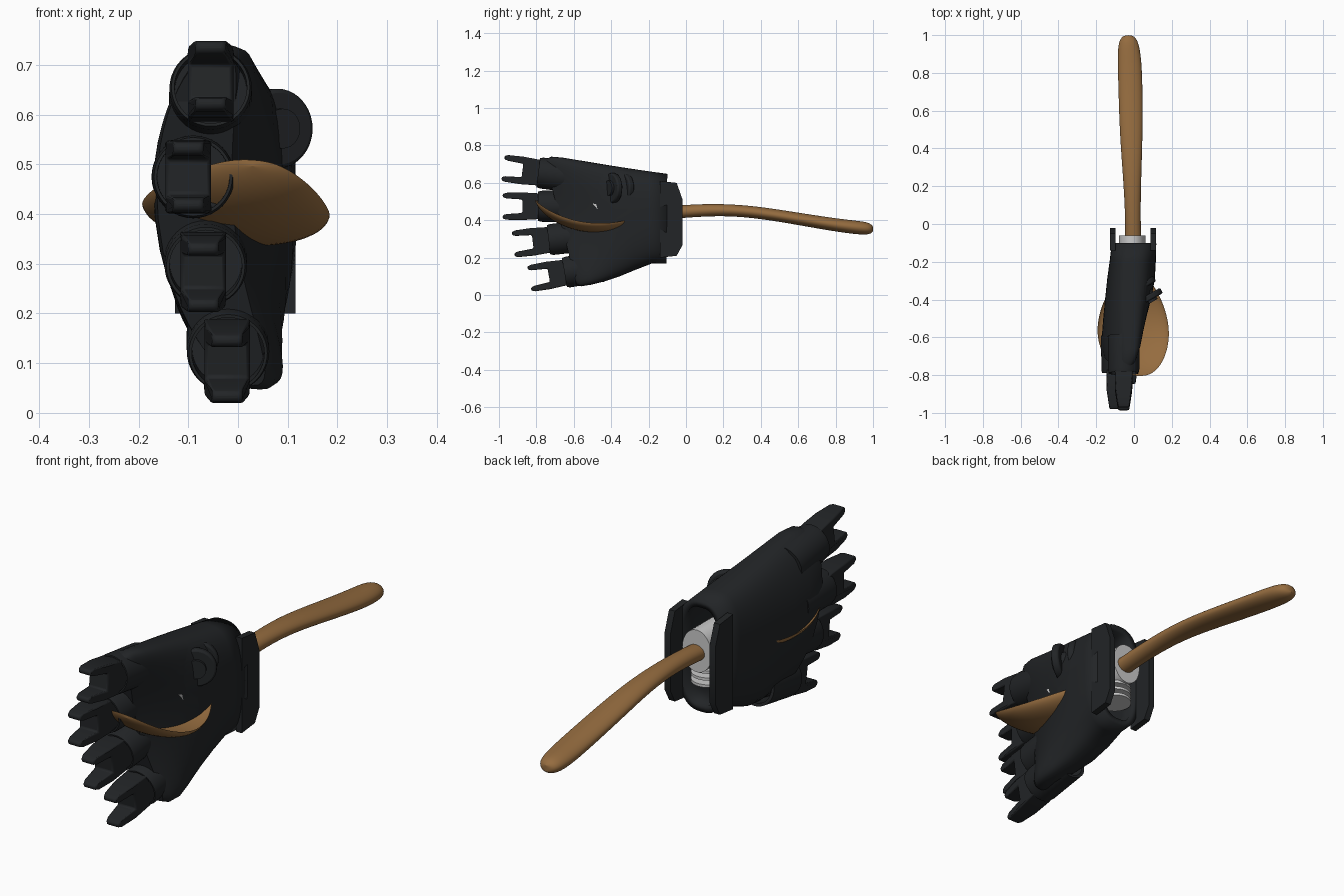
import bpy, bmesh, math
from mathutils import Vector, Matrix

if "Cube" in bpy.data.objects:
    bpy.data.objects.remove(bpy.data.objects["Cube"])


def material(name, col):
    m = bpy.data.materials.new(name)
    m.diffuse_color = (*col, 1)
    m.use_nodes = True
    m.node_tree.nodes["Principled BSDF"].inputs["Base Color"].default_value = m.diffuse_color
    return m


BLACK = material("black_plastic", (0.016, 0.018, 0.02))
WOOD = material("wood", (0.30, 0.15, 0.05))


def finish(name, bm, mat=None, angle=40):
    bmesh.ops.recalc_face_normals(bm, faces=bm.faces)
    me = bpy.data.meshes.new(name)
    bm.to_mesh(me)
    bm.free()
    ob = bpy.data.objects.new(name, me)
    bpy.context.collection.objects.link(ob)
    if mat:
        me.materials.append(mat)
    bpy.ops.object.select_all(action='DESELECT')
    ob.select_set(True)
    bpy.context.view_layer.objects.active = ob
    bpy.ops.object.shade_smooth_by_angle(angle=math.radians(angle))
    return ob


def loft(name, rings, caps=(True, True), mat=None, angle=40, loop=False):
    """Skin rings of points; caps are strips between mirrored points."""
    bm = bmesh.new()
    vs = [[bm.verts.new(p) for p in r] for r in rings]
    n = len(vs[0])
    pairs = list(zip(vs, vs[1:])) + ([(vs[-1], vs[0])] if loop else [])
    for a, b in pairs:
        for i in range(n):
            bm.faces.new((a[i], a[(i + 1) % n], b[(i + 1) % n], b[i]))
    for ring, cap in zip((vs[0], vs[-1]), caps):
        if cap:
            for i in range(n // 2):
                q = [ring[i], ring[i + 1], ring[n - i - 1], ring[(n - i) % n]]
                bm.faces.new(list(dict.fromkeys(q)))
    return finish(name, bm, mat, angle)


def angles(n):
    return [-math.pi / 2 + 2 * math.pi * i / n for i in range(n)]


def prism(name, pts, place, mat, bevel=0.0):
    """Outline (u, v, half width) thickened along the third axis."""
    bm = bmesh.new()
    sides = [[bm.verts.new(place(u, v, s * w)) for u, v, w in pts] for s in (-1, 1)]
    for s in sides:
        bm.faces.new(s)
    n = len(pts)
    for i in range(n):
        j = (i + 1) % n
        bm.faces.new((sides[0][i], sides[0][j], sides[1][j], sides[1][i]))
    ob = finish(name, bm, mat, 35)
    if bevel:
        b = ob.modifiers.new("bevel", 'BEVEL')
        b.width, b.segments = bevel, 2
    return ob


def cylinder(name, c, axis, r, depth, mat=None, scale=(1, 1, 1), seg=40):
    bm = bmesh.new()
    bmesh.ops.create_cone(bm, cap_ends=True, segments=seg, radius1=r, radius2=r, depth=depth)
    rot = Vector(axis).to_track_quat('Z', 'Y').to_matrix().to_4x4()
    bm.transform(Matrix.Translation(c) @ Matrix.Diagonal((*scale, 1)) @ rot)
    return finish(name, bm, mat)


def cut(ob, cutter):
    cutter.hide_render = True
    cutter.hide_viewport = True
    m = ob.modifiers.new("cut", 'BOOLEAN')
    m.object, m.operation, m.solver = cutter, 'DIFFERENCE', 'EXACT'


# Palm shell: y_top, z_top, y_bottom, z_bottom, half width, x shift, bend
PALM = [(-.10, .648, -.105, .168, .118, 0, 0),
        (-.20, .662, -.18, .170, .122, -.006, 0),
        (-.31, .678, -.27, .135, .126, -.016, .1),
        (-.43, .697, -.36, .098, .122, -.032, .3),
        (-.55, .717, -.44, .072, .112, -.052, .55),
        (-.66, .735, -.51, .055, .099, -.072, .75),
        (-.72, .740, -.56, .047, .086, -.084, .75),
        (-.755, .725, -.585, .055, .076, -.088, .7)]


def palm_ring(yt, zt, yb, zb, hx, xs, bend):
    pw = lambda v: math.copysign(abs(v) ** (2 / 2.7), v)
    out = []
    for a in angles(56):
        f = (pw(math.sin(a)) + 1) / 2
        z = zb + (zt - zb) * f
        out.append((xs + hx * pw(math.cos(a)) + bend * (z - .46) ** 2, yb + (yt - yb) * f, z))
    return out


palm = loft("palm_shell", [palm_ring(*s) for s in PALM], (False, True), BLACK)
sol = palm.modifiers.new("wall", 'SOLIDIFY')
sol.thickness, sol.offset = .03, -1
cut(palm, cylinder("thumb_opening_cutter", (.13, -.375, .555), (1, 0, 0), .1, .22,
                   scale=(1, .95, 1.25)))

# Knuckle sockets and forked finger hinges: x, y, z, tilt, fork x
FINGERS = [(-.055, -.79, .655, -.13, -.055), (-.09, -.79, .475, 0, -.1),
           (-.065, -.735, .295, .12, -.07), (-.02, -.65, .12, .17, -.022)]
half = [(.09, .05, .045), (0, .069, .05), (-.09, .074, .045), (-.17, .072, .036),
        (-.19, .066, .028), (-.19, .048, .028), (-.17, .042, .036), (-.085, .036, .045)]
outline = half + [(y, -z, w) for y, z, w in reversed(half)]
for k, (x, y, z, tilt, fx) in enumerate(FINGERS, 1):
    rot = Matrix.Rotation(tilt, 3, 'X')
    prof = [(.084, .2), (.083, .02), (.079, 0), (.073, 0), (.071, .2)]
    rings = [[Vector((x, y, z)) + rot @ Vector((r * math.cos(a), d, r * math.sin(a)))
              for a in angles(40)] for r, d in prof]
    loft(f"knuckle_socket_{k}", rings, (False, False), BLACK, loop=True)
    prism(f"finger_fork_{k}", outline,
          lambda u, v, w: Vector((fx, y, z)) + rot @ Vector((w, u, v)), BLACK, .007)
    cylinder(f"socket_floor_{k}", (x, y + .07, z - .07 * math.tan(-tilt)), (0, 1, 0), .074, .02, BLACK)

# Wrist hinge plates with pin holes
plate = [(-.14, .2), (-.05, .21), (-.02, .265), (-.02, .515), (-.05, .6), (-.14, .61)]
for side, px in (("left", -.113), ("right", .102)):
    p = prism(f"wrist_plate_{side}", [(u, v, .014) for u, v in plate],
              lambda u, v, w: (px + w, u, v), BLACK)
    for hz in (.31, .51):
        cut(p, cylinder("pin_hole_cutter", (px, -.068, hz), (1, 0, 0), .017, .1, seg=20))

# Thumb joint: two upright discs on an axle, facing forward
n = Vector((.5, -.87, 0))
c = Vector((.058, -.36, .572))
for s in (-1, 1):
    d = cylinder("thumb_lug", c + n * .036 * s, n, .08, .032, BLACK)
    b = d.modifiers.new("bevel", 'BEVEL')
    b.width, b.segments = .008, 2
cylinder("thumb_axle", c, n, .04, .13, BLACK)
cylinder("thumb_root", c - Vector((.08, .02, .01)), (1, .3, 0), .06, .1, BLACK)

# Grey mechanism inside the wrist and at the thumb opening
cylinder("wrist_core", (-.01, -.16, .45), (0, 1, 0), .07, .2, scale=(1, 1, 1.3))
for fz in (.30, .33, .36):
    cylinder("wrist_fin", (-.01, -.14, fz), (0, 0, 1), .07, .012)
claw = [(-.34, .45, .012), (-.43, .43, .012), (-.48, .40, .006), (-.465, .45, .01),
        (-.50, .49, .006), (-.44, .475, .012), (-.34, .49, .012)]
prism("thumb_claw", claw, lambda u, v, w: (.06 + w, u, v), None)
cylinder("claw_rod", (.03, -.29, .46), (.3, -1, 0), .02, .16)

# Wooden spoon: y, centre x, half width, rim z, top rise, underside drop
SPOON = [(-.805, .03, .03, .512, -.004, .012), (-.79, .025, .075, .500, -.015, .03),
         (-.75, .012, .13, .475, -.03, .05), (-.68, 0, .175, .442, -.042, .063),
         (-.59, -.004, .194, .414, -.047, .069), (-.50, -.006, .186, .400, -.045, .066),
         (-.41, -.006, .158, .396, -.036, .060), (-.33, -.005, .113, .404, -.018, .048),
         (-.28, -.004, .075, .413, .005, .04), (-.22, -.003, .05, .425, .028, .036),
         (-.10, -.004, .042, .440, .035, .035), (.05, -.006, .041, .452, .034, .034),
         (.20, -.009, .046, .456, .032, .032), (.35, -.012, .054, .446, .032, .032),
         (.50, -.015, .061, .424, .033, .032), (.68, -.018, .064, .394, .034, .034),
         (.84, -.022, .064, .369, .036, .036), (.94, -.028, .058, .359, .036, .037),
         (.985, -.03, .042, .355, .03, .03), (1.0, -.03, .018, .353, .013, .013)]
rings = []
for y, xc, hx, zr, up, down in SPOON:
    ring = []
    for a in angles(28):
        x, s = xc + hx * math.cos(a), math.sin(a)
        ring.append((x, y, zr - .07 * x * min(1, max(0, -y * 2)) + (up * s if s > 0 else down * s)))
    rings.append(ring)
spoon = loft("wooden_spoon", rings, mat=WOOD, angle=80)
sub = spoon.modifiers.new("smooth", 'SUBSURF')
sub.levels = sub.render_levels = 2
